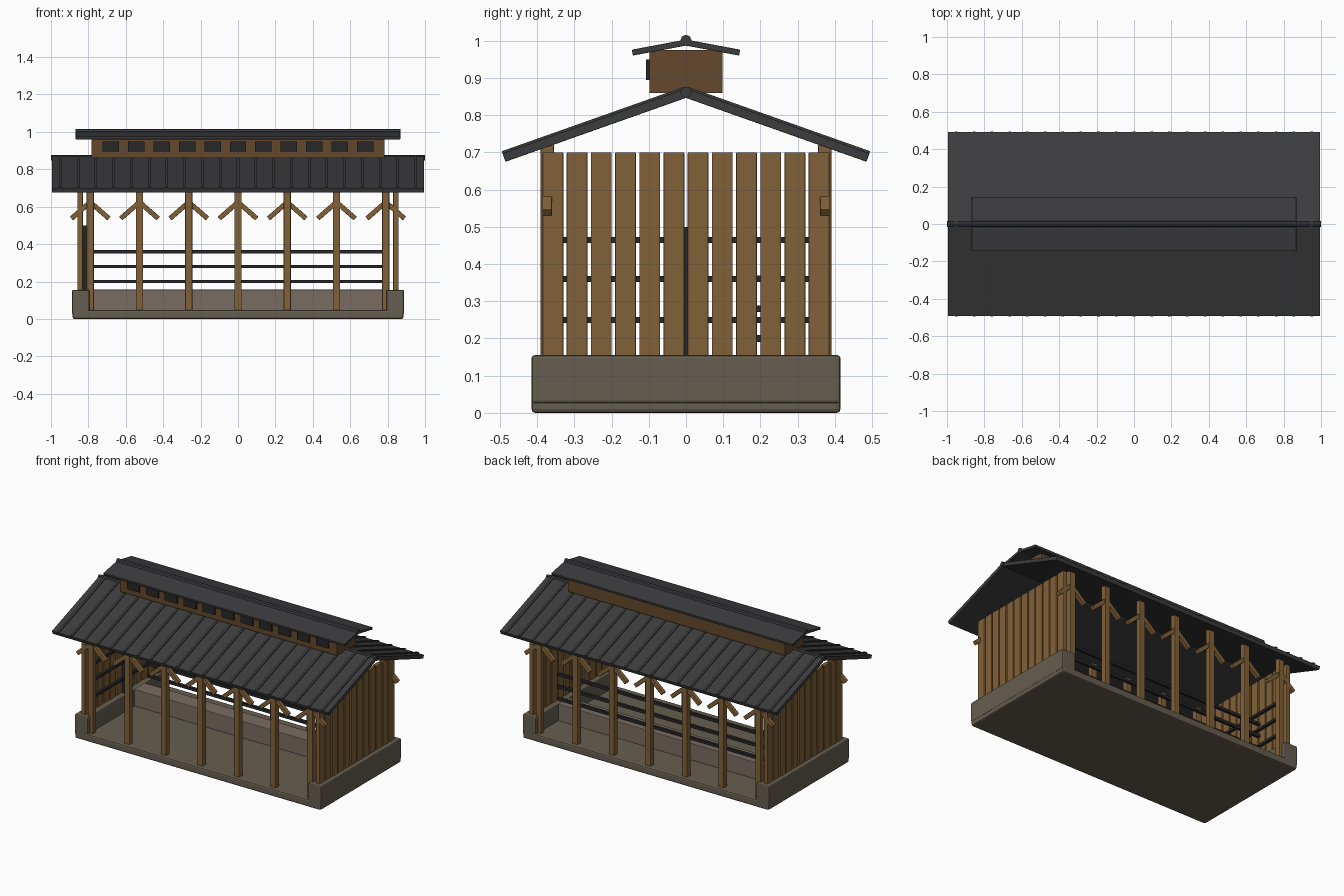
import bpy, math
from mathutils import Vector

if "Cube" in bpy.data.objects:
    bpy.data.objects.remove(bpy.data.objects["Cube"])


def material(name, rgb):
    m = bpy.data.materials.new(name)
    m.diffuse_color = (*rgb, 1)
    m.use_nodes = True
    m.node_tree.nodes["Principled BSDF"].inputs["Base Color"].default_value = m.diffuse_color
    return m


WOOD = material("timber", (0.22, 0.12, 0.04))
DARK_WOOD = material("dark_timber", (0.13, 0.065, 0.025))
METAL = material("roof_metal", (0.045, 0.045, 0.048))
IRON = material("rail_metal", (0.02, 0.02, 0.022))
STONE = material("concrete", (0.13, 0.11, 0.08))
TROUGH = material("trough_concrete", (0.19, 0.15, 0.12))


def box(name, size, loc, mat, rot=(0, 0, 0), bevel=0.0):
    bpy.ops.mesh.primitive_cube_add(size=1, location=loc, rotation=rot)
    ob = bpy.context.object
    ob.name = name
    # size is baked into the mesh so bevels stay even
    for v in ob.data.vertices:
        v.co = Vector(a * b for a, b in zip(v.co, size))
    ob.data.materials.append(mat)
    if bevel:
        b = ob.modifiers.new("edge", 'BEVEL')
        b.width = bevel
        b.segments = 2
    return ob


def roof_pitch(name, side, width, ridge, eave, thick, ribs=0):
    """One slope; ridge and eave are (y, z) on the slab centreline."""
    dy, dz = eave[0] - ridge[0], eave[1] - ridge[1]
    length, ang = math.hypot(dy, dz), math.atan2(dz, dy)
    cy, cz = (ridge[0] + eave[0]) / 2, (ridge[1] + eave[1]) / 2
    rot = (side * ang, 0, 0)
    box(name, (width, length, thick), (0, side * cy, cz), METAL, rot, 0.002)
    off = thick / 2 + 0.002
    for i in range(ribs):
        x = -0.95 + 1.9 * i / (ribs - 1)
        loc = (x, side * (cy - off * math.sin(ang)), cz + off * math.cos(ang))
        box(name + "_seam", (0.014, length, 0.008), loc, METAL, rot)


def ridge_cap(name, radius, length, z):
    bpy.ops.mesh.primitive_cylinder_add(vertices=8, radius=radius, depth=length,
                                        location=(0, 0, z),
                                        rotation=(0, math.pi / 2, 0))
    ob = bpy.context.object
    ob.name = name
    ob.data.materials.append(METAL)


# Foundation slab and end plinths
box("floor_slab", (1.77, 0.83, 0.048), (0, 0, 0.024), STONE, bevel=0.01)
for s in (-1, 1):
    box("end_plinth", (0.095, 0.83, 0.13), (s * 0.8405, 0, 0.09), STONE, bevel=0.008)

# Feeding trough beside the inner fence
box("feed_trough", (1.59, 0.11, 0.12), (0, 0.125, 0.096), TROUGH, bevel=0.004)

# Long inner fence
for z in (0.20, 0.28, 0.36):
    box("fence_rail", (1.57, 0.018, 0.018), (0, 0.195, z), IRON)

# Posts with outward braces on both long sides
for s in (-1, 1):
    for i in range(7):
        x = -0.79 + i * 0.2633
        y = s * 0.373
        box("post", (0.038, 0.036, 0.68), (x, y, 0.382), WOOD, bevel=0.003)
        for d in (-1, 1):
            box("post_brace", (0.125, 0.026, 0.026), (x + d * 0.053, y, 0.578), WOOD,
                (0, d * math.radians(41), 0), 0.003)

# Slatted end walls
for s in (-1, 1):
    for i in range(12):
        box("wall_slat", (0.028, 0.056, 0.55), (s * 0.844, -0.3575 + i * 0.065, 0.425),
            WOOD, bevel=0.003)

# Gate inside the left end
for z in (0.25, 0.36, 0.465):
    box("gate_rail", (0.016, 0.68, 0.016), (-0.82, 0, z), IRON)
for y in (-0.345, 0, 0.345):
    box("gate_upright", (0.018, 0.018, 0.35), (-0.82, y, 0.325), IRON)

# Main roof
for s in (-1, 1):
    roof_pitch("main_roof", s, 1.99, (0, 0.859), (0.489, 0.686), 0.024, ribs=21)
ridge_cap("main_ridge", 0.015, 2.0, 0.861)

# Ridge vent housing with louvres on the front
box("vent_housing", (1.565, 0.196, 0.115), (0, 0, 0.9175), DARK_WOOD)
for i in range(11):
    box("vent_louvre", (0.088, 0.012, 0.054), (-0.68 + i * 0.136, -0.102, 0.922), IRON)

# Upper roof
for s in (-1, 1):
    roof_pitch("upper_roof", s, 1.735, (0, 0.995), (0.144, 0.968), 0.016)
ridge_cap("upper_ridge", 0.015, 1.735, 1.001)
